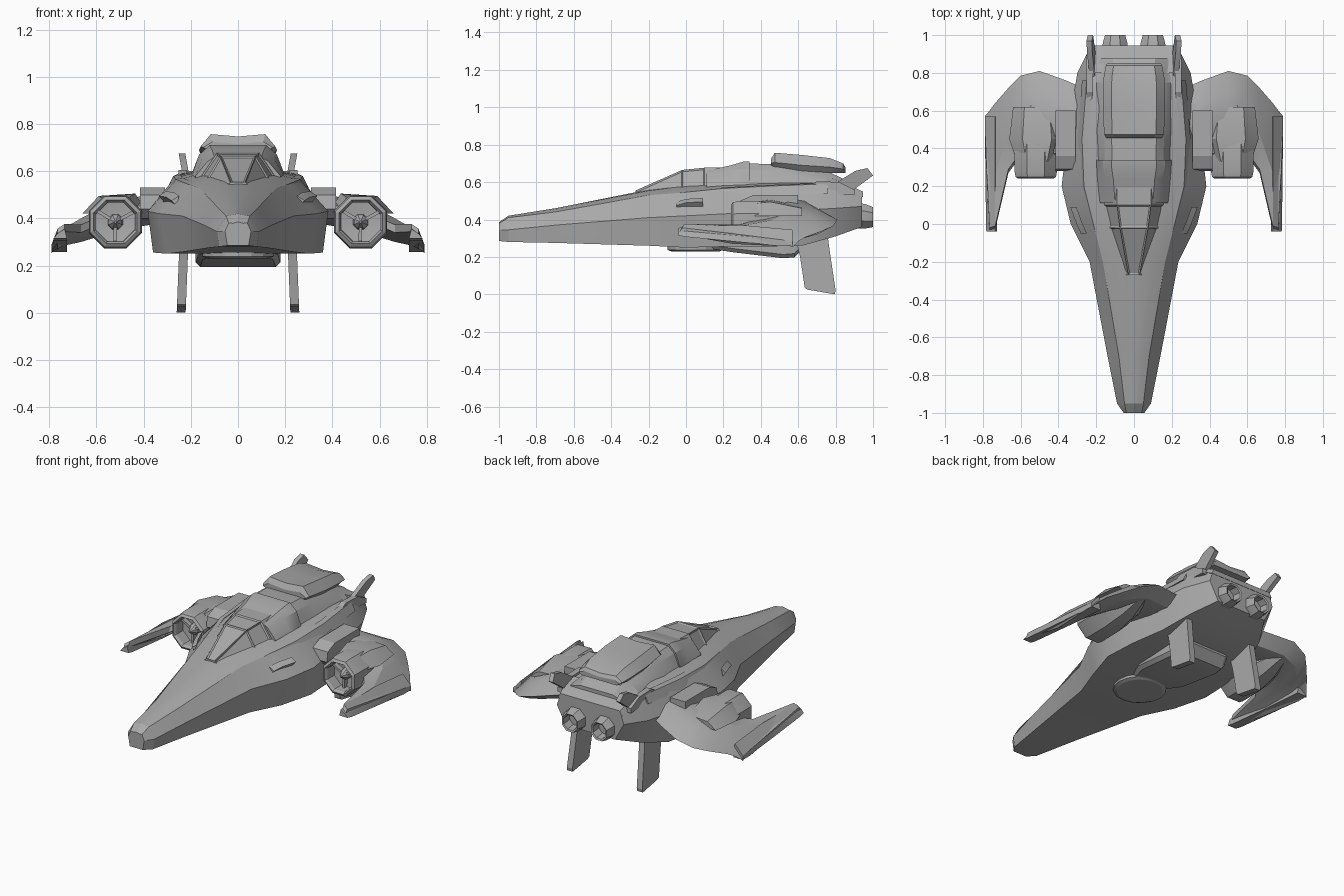
import bpy, bmesh, math
from mathutils import Vector

if "Cube" in bpy.data.objects:
    bpy.data.objects.remove(bpy.data.objects["Cube"])

grey = bpy.data.materials.new("hull grey")
grey.diffuse_color = (0.40, 0.40, 0.40, 1)
grey.use_nodes = True
grey.node_tree.nodes["Principled BSDF"].inputs["Base Color"].default_value = grey.diffuse_color


def make(name, verts, faces):
    bm = bmesh.new()
    vs = [bm.verts.new(v) for v in verts]
    for f in faces:
        bm.faces.new([vs[i] for i in f])
    bmesh.ops.recalc_face_normals(bm, faces=bm.faces)
    me = bpy.data.meshes.new(name)
    bm.to_mesh(me)
    bm.free()
    me.materials.append(grey)
    ob = bpy.data.objects.new(name, me)
    bpy.context.collection.objects.link(ob)
    return ob


def loft(name, rings, caps=True):
    """Skin a list of equally long closed rings."""
    n = len(rings[0])
    verts = [p for r in rings for p in r]
    faces = [(k*n + i, k*n + (i+1) % n, (k+1)*n + (i+1) % n, (k+1)*n + i)
             for k in range(len(rings)-1) for i in range(n)]
    if caps:
        faces += [tuple(range(n)), tuple(range((len(rings)-1)*n, len(rings)*n))]
    return make(name, verts, faces)


def body(name, stations):
    """Symmetric loft along y; each station is y and half-outline (x, z) from top to bottom."""
    rings = []
    for y, pts in stations:
        right = [(x, y, z) for x, z in pts]
        left = [(-x, y, z) for x, z in reversed(pts) if x > 0]
        rings.append(right + left)
    return loft(name, rings)


def lathe(name, cx, cz, profile, sides, tilt=0.0):
    """Revolve (y, radius) about a lengthwise axis."""
    y0 = profile[0][0]
    rings = []
    for y, r in profile:
        rings.append([(cx + r*math.cos(a), y, cz + tilt*(y-y0) + r*math.sin(a))
                      for a in (2*math.pi*(i+.5)/sides for i in range(sides))])
    return loft(name, rings)


def slab(name, yz, x_of_z, thick):
    """Side-profile plate whose x leans with height."""
    return loft(name, [[(x_of_z(z) + d, y, z) for y, z in yz] for d in (-thick/2, thick/2)])


# main hull: y, top z, ridge x/z, widest x/z, bottom x/z
hull = [(-1.0, .385, .04, .38, .055, .345, .045, .285),
        (-.95, .42, .05, .41, .09, .345, .08, .28),
        (-.7, .46, .08, .44, .14, .37, .125, .275),
        (-.2, .56, .165, .53, .235, .41, .22, .26),
        (0, .585, .215, .545, .335, .42, .30, .25),
        (.2, .60, .265, .56, .383, .43, .36, .255),
        (.4, .61, .27, .57, .36, .44, .35, .255),
        (.62, .615, .26, .58, .33, .45, .31, .26),
        (.8, .60, .24, .58, .30, .46, .25, .31),
        (.94, .54, .21, .53, .23, .47, .17, .36)]
body("hull", [(y, [(0, t), (xs*.55, t-.006), (xs, zs), (xw, zw), (xb, zb), (0, zb)])
              for y, t, xs, zs, xw, zw, xb, zb in hull])

# canopy with inset window panes
canopy = body("canopy", [(y, [(a, za), (b, zb), (b, zb-.05)]) for y, a, za, b, zb in
                         [(-.27, .03, .555, .05, .535), (-.02, .075, .665, .14, .555),
                          (.1, .09, .677, .165, .565), (.22, .09, .68, .17, .57)]])
bm = bmesh.new()
bm.from_mesh(canopy.data)
panes = [f for f in bm.faces if f.normal.z > .25 and f.calc_center_median().y < .05]
bmesh.ops.inset_individual(bm, faces=panes, thickness=.012, depth=-.006)
bm.to_mesh(canopy.data)
bm.free()

# cabin behind the canopy with its slanted arch
body("cabin_arch", [(y, [(a, za), (b, zb), (c, .58), (c, .54)]) for y, a, za, b, zb, c in
                    [(.11, .10, .66, .13, .64, .18), (.24, .11, .69, .15, .66, .195),
                     (.31, .12, .71, .165, .67, .20), (.34, .12, .71, .165, .67, .20)]])
body("cabin", [(y, [(a, za), (b, zb), (c, .585), (c, .53)]) for y, a, za, b, zb, c in
               [(.32, .115, .70, .155, .665, .19), (.5, .12, .695, .16, .66, .20),
                (.75, .12, .66, .15, .63, .20), (.88, .11, .60, .14, .59, .18)]])

# roof pod with a shallow centre valley
body("roof_pod", [(y, [(0, t-.01), (.12*k, t), (.165*k, m), (.14*k, b), (0, b)])
                  for y, t, m, b, k in
                  [(.455, .725, .70, .69, .9), (.475, .757, .705, .68, .96), (.62, .745, .69, .66, 1),
                   (.77, .728, .68, .65, .98), (.84, .70, .67, .65, .9), (.852, .68, .665, .65, .85)]])
body("rear_deck", [(y, [(x, z), (x+.015, z-.03)]) for y, x, z in
                   [(.80, .22, .60), (.89, .215, .575), (.945, .205, .55)]])

# belly keel and round hatch
body("belly_keel", [(y, [(a, .27), (a, z+.02), (a-.02, z)]) for y, a, z in
                    [(.12, .12, .245), (.25, .17, .225), (.52, .18, .193),
                     (.58, .175, .198), (.63, .16, .25)]])
rings = []
for z, r in ((.265, .15), (.238, .15), (.23, .13)):
    rings.append([(r*math.cos(a), .05 + r*math.sin(a), z)
                  for a in (2*math.pi*i/16 for i in range(16))])
loft("belly_hatch", rings)

# wing sections: x, leading y, trailing y, top z, bottom z
wing = [(.27, .33, .72, .525, .40), (.36, .35, .76, .505, .375), (.50, .36, .81, .475, .35),
        (.60, .36, .785, .435, .32), (.665, .27, .72, .40, .30),
        (.735, -.03, .64, .36, .285), (.765, -.04, .60, .33, .27), (.79, .50, .57, .285, .258)]


def wing_ring(s, x, lead, trail, top, bot):
    mid = top*.55 + bot*.45
    span = trail - lead
    lift = max(0, .1 - lead)*.25
    return [(s*x, lead, mid-.015+lift), (s*x, lead+.02, mid+.018+lift), (s*x, lead+span*.45, top),
            (s*x, lead+span*.75, top-.02), (s*x, trail, mid-.02),
            (s*x, lead+span*.8, bot), (s*x, lead+span*.45, bot)]


for s, side in ((1, "right"), (-1, "left")):
    loft(side + "_wing", [wing_ring(s, *w) for w in wing])
    # tip strip gives the outer edge its straight run
    loft(side + "_wing_prong", [[(s*.735, y, a), (s*.775*k + s*.79*(1-k), y, b),
                                 (s*.785*k + s*.79*(1-k), y, c), (s*.725, y, c)]
                                for y, a, b, c, k in
                                [(-.04, .355, .335, .315, 1.6), (.0, .362, .335, .307, 1.3),
                                 (.3, .37, .31, .278, .6), (.57, .345, .285, .258, 0)]])

    # engine pod: hollow intake and tapering tail
    lathe(side + "_engine_pod", s*.52, .385,
          [(.33, .02), (.32, .088), (.255, .09), (.24, .10), (.25, .116), (.28, .122),
           (.42, .120), (.56, .095), (.72, .03)], 8)
    lathe(side + "_intake_hub", s*.52, .385, [(.265, .005), (.30, .03), (.33, .035)], 8)
    for k in range(3):
        a = 2*math.pi*k/3 + .5
        d = Vector((math.cos(a), 0, math.sin(a)))
        n = Vector((-math.sin(a), 0, math.cos(a)))*.007
        c = Vector((s*.52, 0, .385))
        loft(side + "_intake_vane", [[c+d*r+n+Vector((0, y, 0)) for r, y in q] for q in
                                     [((.01, .295), (.088, .295), (.088, .325), (.01, .325))]]
             + [[c+d*r-n+Vector((0, y, 0)) for r, y in
                 ((.01, .295), (.088, .295), (.088, .325), (.01, .325))]])
    # fairing and pylon tie the pod to the wing and hull
    loft(side + "_pod_fairing", [[(s*(.52-a), y, .42), (s*(.52-a*.6), y, z), (s*(.52+a*.5), y, z-.01),
                                  (s*(.52+a), y, .42)] for y, a, z in
                                 [(.33, .10, .49), (.45, .14, .505), (.62, .12, .47)]])
    loft(side + "_pylon", [[(s*x, y, z) for y, z in
                            ((.32, .40), (.28, .44), (.29, .50), (.36, .53), (.60, .53), (.60, .38))]
                           for x in (.31, .415)])

    # upper tail fin with its long root rail
    slab(side + "_tail_fin", [(.76, .57), (.905, .66), (.97, .675), (1.0, .635), (.87, .54), (.78, .53)],
         lambda z: s*(.215 + (z-.55)*.18), .028)
    slab(side + "_fin_rail", [(.66, .585), (.70, .605), (.82, .60), (.90, .56), (.90, .53), (.68, .54)],
         lambda z: s*.235, .035)

    # downward leg fin
    slab(side + "_leg_fin", [(.58, .32), (.61, .20), (.635, .035), (.65, .025), (.795, .0),
                             (.80, .02), (.77, .22), (.755, .33)],
         lambda z: s*(.235 - (z-.15)*.04), .038)

    # rear exhaust nozzle, open at the back
    lathe(side + "_exhaust", s*.1, .425,
          [(.88, .07), (.92, .074), (.96, .07), (1.0, .058), (.995, .048), (.94, .045), (.935, .01)], 8, -.1)

    # shoulder rail and side inlet on the hull
    loft(side + "_shoulder_rail", [[(s*(x-.03), y, z+.012), (s*x, y, z+.006), (s*(x+.025), y, z-.045),
                                    (s*(x-.03), y, z-.04)] for y, x, z in
                                   [(-.1, .19, .53), (.2, .265, .56), (.45, .275, .573), (.76, .25, .585)]])
    loft(side + "_side_inlet", [[(s*(x-.02), y, z+.02), (s*(x+.012), y, z), (s*(x-.01), y, z-.025)]
                                for y, x, z in [(-.05, .27, .475), (0, .292, .49), (.09, .325, .495)]])

# smooth gentle curves, keep creases
for ob in bpy.context.scene.objects:
    ob.select_set(True)
bpy.context.view_layer.objects.active = bpy.data.objects["hull"]
bpy.ops.object.shade_smooth_by_angle(angle=math.radians(22))
